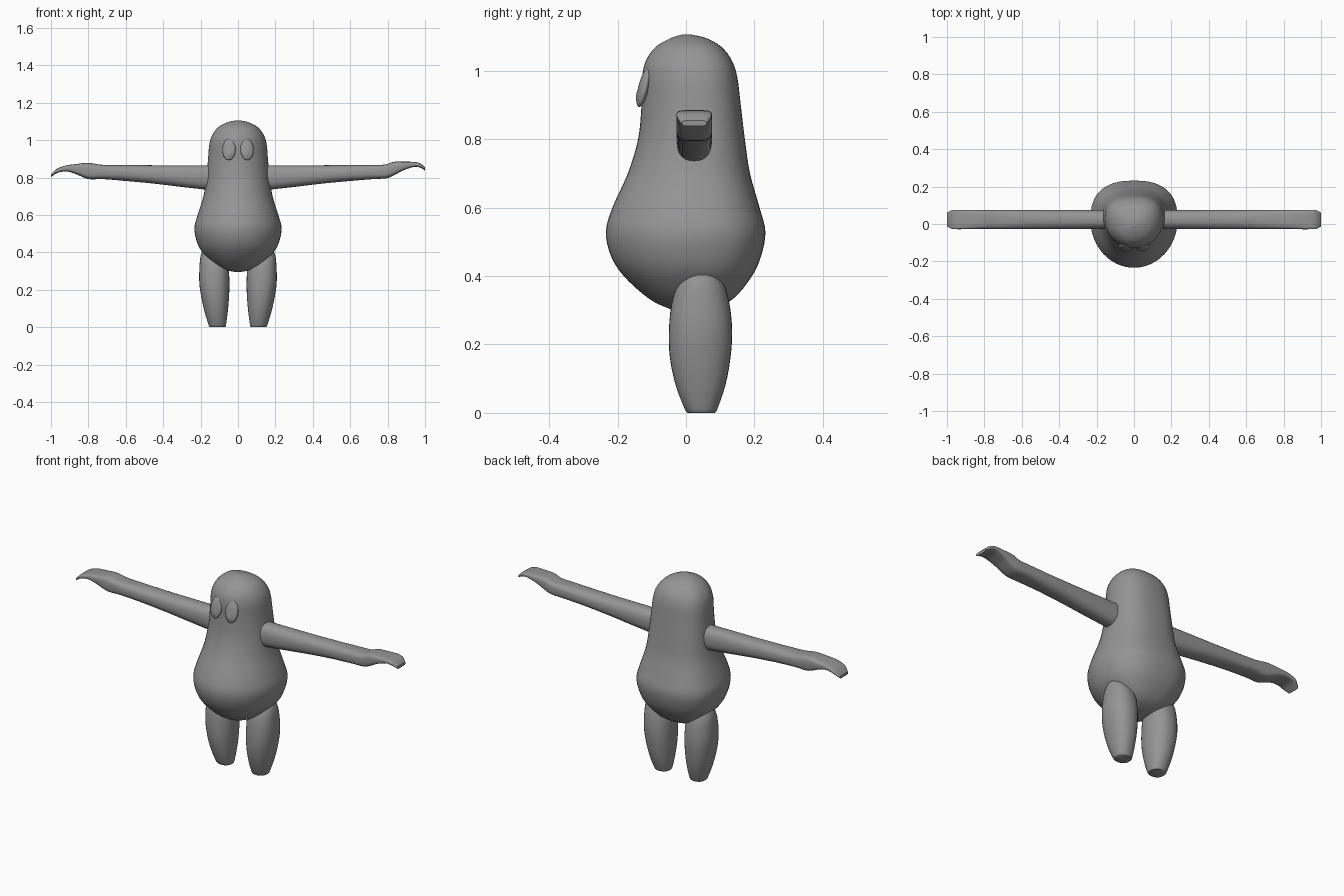
import bpy, bmesh, math
from mathutils import Vector

if "Cube" in bpy.data.objects:
    bpy.data.objects.remove(bpy.data.objects["Cube"])

grey = bpy.data.materials.new("soft_grey")
grey.diffuse_color = (0.3, 0.3, 0.3, 1)
grey.use_nodes = True
grey.node_tree.nodes["Principled BSDF"].inputs["Base Color"].default_value = grey.diffuse_color


def smooth_rows(rows, steps):
    """Catmull-Rom interpolation between rows of section measurements."""
    out = []
    for i in range(len(rows) - 1):
        p0, p1 = rows[max(i - 1, 0)], rows[i]
        p2, p3 = rows[i + 1], rows[min(i + 2, len(rows) - 1)]
        for s in range(steps):
            t = s / steps
            out.append([0.5 * (2 * b + (c - a) * t + (2 * a - 5 * b + 4 * c - d) * t * t
                               + (3 * b - a - 3 * c + d) * t ** 3)
                        for a, b, c, d in zip(p0, p1, p2, p3)])
    return out + [list(rows[-1])]


def oval(a, n):
    """Point on a unit superellipse."""
    c, s = math.cos(a), math.sin(a)
    return (math.copysign(abs(c) ** (2 / n), c), math.copysign(abs(s) ** (2 / n), s))


def loft(name, rings, angle=40):
    """Skin a list of equal-sized point rings and cap both ends."""
    bm = bmesh.new()
    loops = [[bm.verts.new(p) for p in ring] for ring in rings]
    n = len(loops[0])
    for a, b in zip(loops, loops[1:]):
        for i in range(n):
            bm.faces.new((a[i], a[(i + 1) % n], b[(i + 1) % n], b[i]))
    bm.faces.new(loops[0])
    bm.faces.new(loops[-1])
    bmesh.ops.recalc_face_normals(bm, faces=bm.faces)
    mesh = bpy.data.meshes.new(name)
    bm.to_mesh(mesh)
    bm.free()
    return finish(name, mesh, angle)


def finish(name, mesh, angle):
    obj = bpy.data.objects.new(name, mesh)
    bpy.context.collection.objects.link(obj)
    mesh.materials.append(grey)
    bpy.ops.object.select_all(action='DESELECT')
    obj.select_set(True)
    bpy.context.view_layer.objects.active = obj
    bpy.ops.object.shade_smooth_by_angle(angle=math.radians(angle))
    return obj


# Body: z, half width, front y, back y (the back is squarer than the front)
body_rows = [
    (0.295, 0.01, -0.005, 0.015), (0.305, 0.06, -0.05, 0.08), (0.335, 0.125, -0.11, 0.14),
    (0.40, 0.19, -0.182, 0.193), (0.46, 0.221, -0.22, 0.22), (0.53, 0.233, -0.234, 0.232),
    (0.60, 0.216, -0.215, 0.215), (0.70, 0.185, -0.17, 0.187), (0.80, 0.17, -0.14, 0.172),
    (0.90, 0.16, -0.13, 0.16), (0.98, 0.153, -0.128, 0.15), (1.03, 0.137, -0.117, 0.134),
    (1.07, 0.105, -0.088, 0.103), (1.095, 0.06, -0.045, 0.06), (1.106, 0.012, -0.01, 0.012)]
N = 48
rings = []
for z, w, f, b in smooth_rows(body_rows, 4):
    mid = f + (b - f) * 0.55
    ring = []
    for i in range(N):
        a = 2 * math.pi * i / N
        c, s = oval(a, 2.5 if math.sin(a) > 0 else 2.0)
        ring.append((w * c, mid + s * ((b - mid) if s > 0 else (mid - f)), z))
    rings.append(ring)
loft("body", rings, 60)

# Legs: z, inner x, outer x, front y, back y
leg_rows = [
    (0.0, 0.068, 0.15, 0.005, 0.085), (0.012, 0.064, 0.157, -0.004, 0.092),
    (0.08, 0.055, 0.178, -0.03, 0.115), (0.16, 0.048, 0.196, -0.047, 0.13),
    (0.24, 0.046, 0.207, -0.05, 0.135), (0.32, 0.05, 0.206, -0.042, 0.127),
    (0.38, 0.062, 0.2, -0.022, 0.11), (0.43, 0.09, 0.18, 0.01, 0.08)]
for side, name in ((-1, "left_leg"), (1, "right_leg")):
    rings = []
    for z, x0, x1, f, b in smooth_rows(leg_rows, 3):
        ring = []
        for i in range(32):
            c, s = oval(2 * math.pi * i / 32, 2.2)
            ring.append((side * ((x0 + x1) / 2 + c * (x1 - x0) / 2),
                         (f + b) / 2 + s * (b - f) / 2, z))
        rings.append(ring)
    loft(name, rings)

# Arms: distance from centre, bottom z, top z, half depth; hands differ slightly
arm_rows = [(0.12, 0.73, 0.866, 0.052), (0.165, 0.735, 0.866, 0.052),
            (0.30, 0.75, 0.866, 0.052), (0.45, 0.768, 0.866, 0.052),
            (0.60, 0.782, 0.868, 0.052), (0.72, 0.792, 0.868, 0.052)]
hands = {
    -1: [(0.80, 0.792, 0.879, 0.052), (0.86, 0.816, 0.873, 0.052), (0.91, 0.832, 0.867, 0.052),
         (0.95, 0.830, 0.856, 0.052), (0.975, 0.82, 0.843, 0.050), (1.0, 0.803, 0.818, 0.036)],
    1: [(0.79, 0.796, 0.870, 0.052), (0.83, 0.810, 0.884, 0.052), (0.88, 0.837, 0.885, 0.052),
        (0.94, 0.857, 0.884, 0.052), (0.975, 0.853, 0.876, 0.050), (1.0, 0.838, 0.855, 0.036)]}
for side, name in ((-1, "left_arm"), (1, "right_arm")):
    rings = []
    for x, z0, z1, d in smooth_rows(arm_rows + hands[side], 3):
        t = min(max((x - 0.6) / 0.25, 0), 1)
        ring = []
        for i in range(28):
            c, s = oval(2 * math.pi * i / 28, 2.4 + 1.4 * t)
            ring.append((side * x, 0.024 + c * d, (z0 + z1) / 2 + s * (z1 - z0) / 2))
        rings.append(ring)
    loft(name, rings)


# Eyes: thin tilted oval lenses with a smaller raised pupil low on each
def lens(name, centre, radii, yaw):
    bm = bmesh.new()
    bmesh.ops.create_uvsphere(bm, u_segments=28, v_segments=16, radius=1)
    for v in bm.verts:
        v.co = Vector((v.co.x * radii[0], v.co.y * radii[1], v.co.z * radii[2]))
    mesh = bpy.data.meshes.new(name)
    bm.to_mesh(mesh)
    bm.free()
    obj = finish(name, mesh, 60)
    obj.location = centre
    obj.rotation_euler = (-0.24, 0, yaw)


for side, name in ((-1, "left"), (1, "right")):
    lens(name + "_eye", (side * 0.048, -0.124, 0.951), (0.036, 0.015, 0.059), side * 0.15)
    lens(name + "_pupil", (side * 0.046, -0.137, 0.935), (0.017, 0.007, 0.027), side * 0.15)
